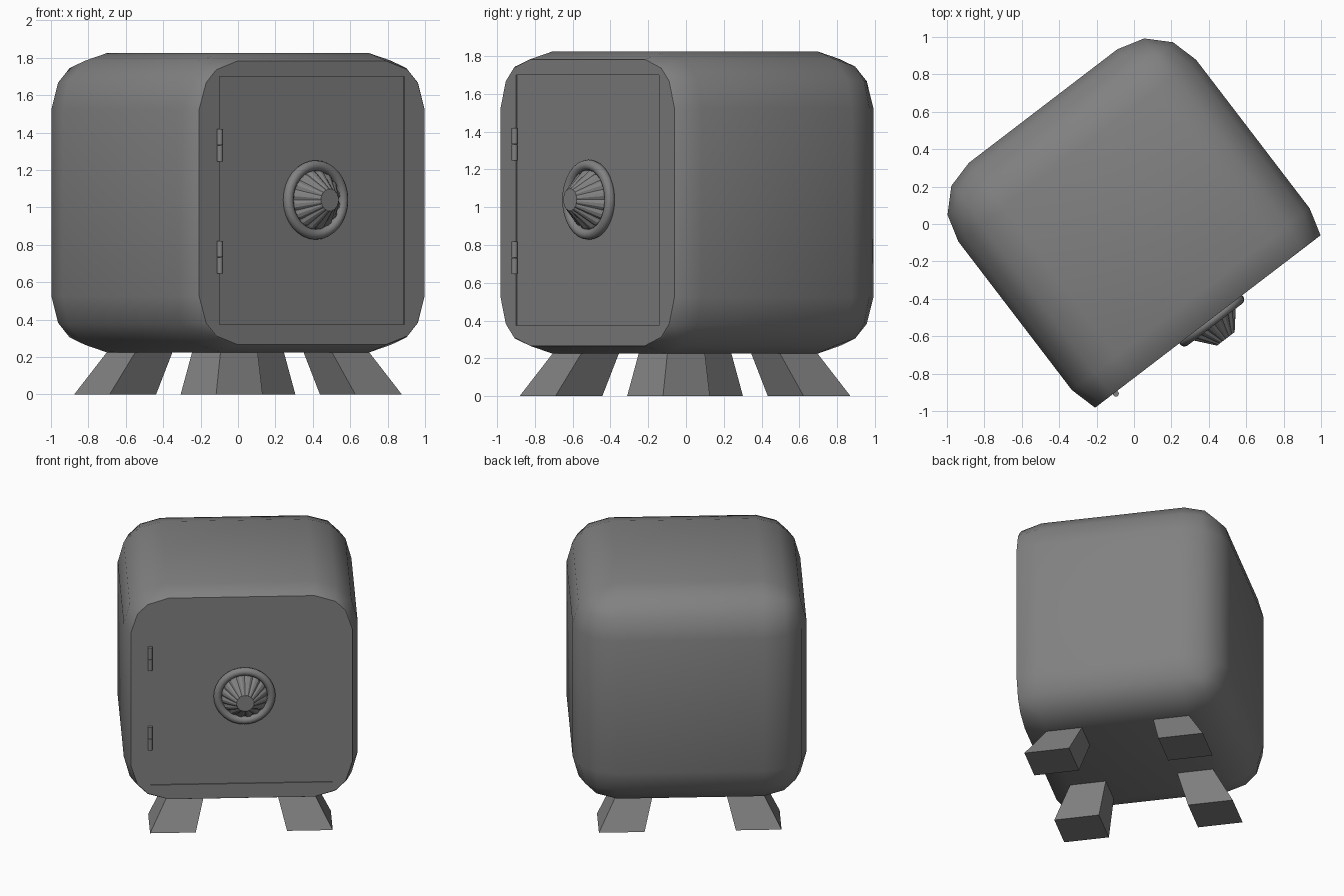
import bpy, bmesh, math
from mathutils import Matrix, Vector

if "Cube" in bpy.data.objects:
    bpy.data.objects.remove(bpy.data.objects["Cube"])

# The safe is built square-on, then turned about z
TURN = Matrix.Translation((0, -0.005, 0)) @ Matrix.Rotation(math.radians(37.4), 4, 'Z')
FRONT = -0.65          # plane of the front face
MID = 1.025            # height of the body centre
DOOR_W, DOOR_LO, DOOR_HI, RECESS = 0.623, 0.375, 1.70, 0.008
FACE_OUT = Matrix.Rotation(math.pi / 2, 4, 'X')   # local z -> -y

IRON = bpy.data.materials.new("dark_iron")
IRON.diffuse_color = (0.22, 0.22, 0.22, 1)
IRON.use_nodes = True
IRON.node_tree.nodes["Principled BSDF"].inputs["Base Color"].default_value = IRON.diffuse_color


def finish(bm, name, smooth=None):
    bmesh.ops.recalc_face_normals(bm, faces=bm.faces[:])
    bm.transform(TURN)
    me = bpy.data.meshes.new(name)
    bm.to_mesh(me)
    bm.free()
    me.materials.append(IRON)
    ob = bpy.data.objects.new(name, me)
    bpy.context.collection.objects.link(ob)
    if smooth:
        bpy.ops.object.select_all(action='DESELECT')
        ob.select_set(True)
        bpy.context.view_layer.objects.active = ob
        bpy.ops.object.shade_smooth_by_angle(angle=math.radians(smooth))
    return ob


def loft(bm, rings):
    """Closed solid through rings of equal point count."""
    vs = [[bm.verts.new(p) for p in r] for r in rings]
    n = len(vs[0])
    for a, b in zip(vs, vs[1:]):
        for i in range(n):
            bm.faces.new((a[i], a[(i + 1) % n], b[(i + 1) % n], b[i]))
    bm.faces.new(vs[0][::-1])
    bm.faces.new(vs[-1])


def front_faces(bm):
    return [f for f in bm.faces if all(abs(v.co.y - FRONT) < 1e-4 for v in f.verts)]


# Body: rounded cube sliced flat at the front
bm = bmesh.new()
bmesh.ops.create_cube(bm, size=1.6, matrix=Matrix.Translation((0, 0, MID)))
bmesh.ops.bevel(bm, geom=bm.edges[:], offset=0.3, segments=3, profile=0.495, affect='EDGES')
bmesh.ops.bisect_plane(bm, geom=bm.verts[:] + bm.edges[:] + bm.faces[:], dist=1e-4,
                       plane_co=(0, FRONT, 0), plane_no=(0, -1, 0), clear_outer=True)
bmesh.ops.holes_fill(bm, edges=[e for e in bm.edges if e.is_boundary])
# Door opening: score the front face and push the middle in
for co, no in (((-DOOR_W, 0, 0), (1, 0, 0)), ((DOOR_W, 0, 0), (1, 0, 0)),
               ((0, 0, DOOR_LO), (0, 0, 1)), ((0, 0, DOOR_HI), (0, 0, 1))):
    fs = front_faces(bm)
    geom = list({v for f in fs for v in f.verts}) + list({e for f in fs for e in f.edges}) + fs
    bmesh.ops.bisect_plane(bm, geom=geom, dist=1e-5, plane_co=co, plane_no=no)
middle = [f for f in front_faces(bm)
          if abs(f.calc_center_median().x) < DOOR_W and DOOR_LO < f.calc_center_median().z < DOOR_HI]
floor = bmesh.ops.extrude_face_region(bm, geom=middle)["geom"]
bmesh.ops.translate(bm, vec=(0, RECESS, 0), verts=[g for g in floor if isinstance(g, bmesh.types.BMVert)])
old = [f for f in middle if f.is_valid]
new = [g for g in floor if isinstance(g, bmesh.types.BMFace)]
bmesh.ops.delete(bm, geom=old + new, context='FACES')
finish(bm, "safe_body", 40)

# Door: slab closing the shallow opening
bm = bmesh.new()
bmesh.ops.create_cube(bm, size=1, matrix=Matrix.Translation((0, FRONT + RECESS + 0.01, (DOOR_LO + DOOR_HI) / 2)) @
                      Matrix.Diagonal((2 * DOOR_W, 0.02, DOOR_HI - DOOR_LO, 1)))
finish(bm, "door")

# Feet: splayed square frustums
for sx, side in ((-1, "left"), (1, "right")):
    for sy, end in ((-1, "front"), (1, "back")):
        bm = bmesh.new()
        rings = []
        for a, b, z in ((0.3125, 0.625, 0), (0.25, 0.5, 0.226)):
            rings.append([(sx * x, sy * y, z) for x, y in ((a, a), (b, a), (b, b), (a, b))])
        loft(bm, rings)
        finish(bm, f"{end}_{side}_foot")

# Hinges: two short barrels each
for name, z in (("lower_hinge", 0.733), ("upper_hinge", 1.333)):
    bm = bmesh.new()
    for dz in (-0.044, 0.044):
        bmesh.ops.create_cone(bm, cap_ends=True, segments=12, radius1=0.016, radius2=0.016,
                              depth=0.085, matrix=Matrix.Translation((-0.625, FRONT - 0.008, z + dz)))
    finish(bm, name, 40)

# Dial ring: torus lying on the door
DIAL = Matrix.Translation((0.02, FRONT, 1.04)) @ FACE_OUT
bm = bmesh.new()
N, M = 32, 12
grid = []
for i in range(N):
    t = 2 * math.pi * i / N
    row = []
    for j in range(M):
        p = 2 * math.pi * j / M
        r = 0.184 + 0.028 * math.cos(p)
        row.append(bm.verts.new((r * math.cos(t), r * math.sin(t), 0.008 + 0.028 * math.sin(p))))
    grid.append(row)
for i in range(N):
    for j in range(M):
        k, l = (i + 1) % N, (j + 1) % M
        bm.faces.new((grid[i][j], grid[k][j], grid[k][l], grid[i][l]))
bm.transform(DIAL)
finish(bm, "dial_ring", 60)

# Dial knob: fluted cone with a flat round tip
bm = bmesh.new()
rings = []
for hi, lo, h in ((0.165, 0.155, -0.007), (0.155, 0.14, 0.02), (0.06, 0.057, 0.132)):
    ring = []
    for i in range(48):
        t = 2 * math.pi * i / 48
        r = hi if i % 3 else lo
        ring.append((r * math.cos(t), r * math.sin(t), h))
    rings.append(ring)
loft(bm, rings)
bm.transform(DIAL)
finish(bm, "dial_knob")
